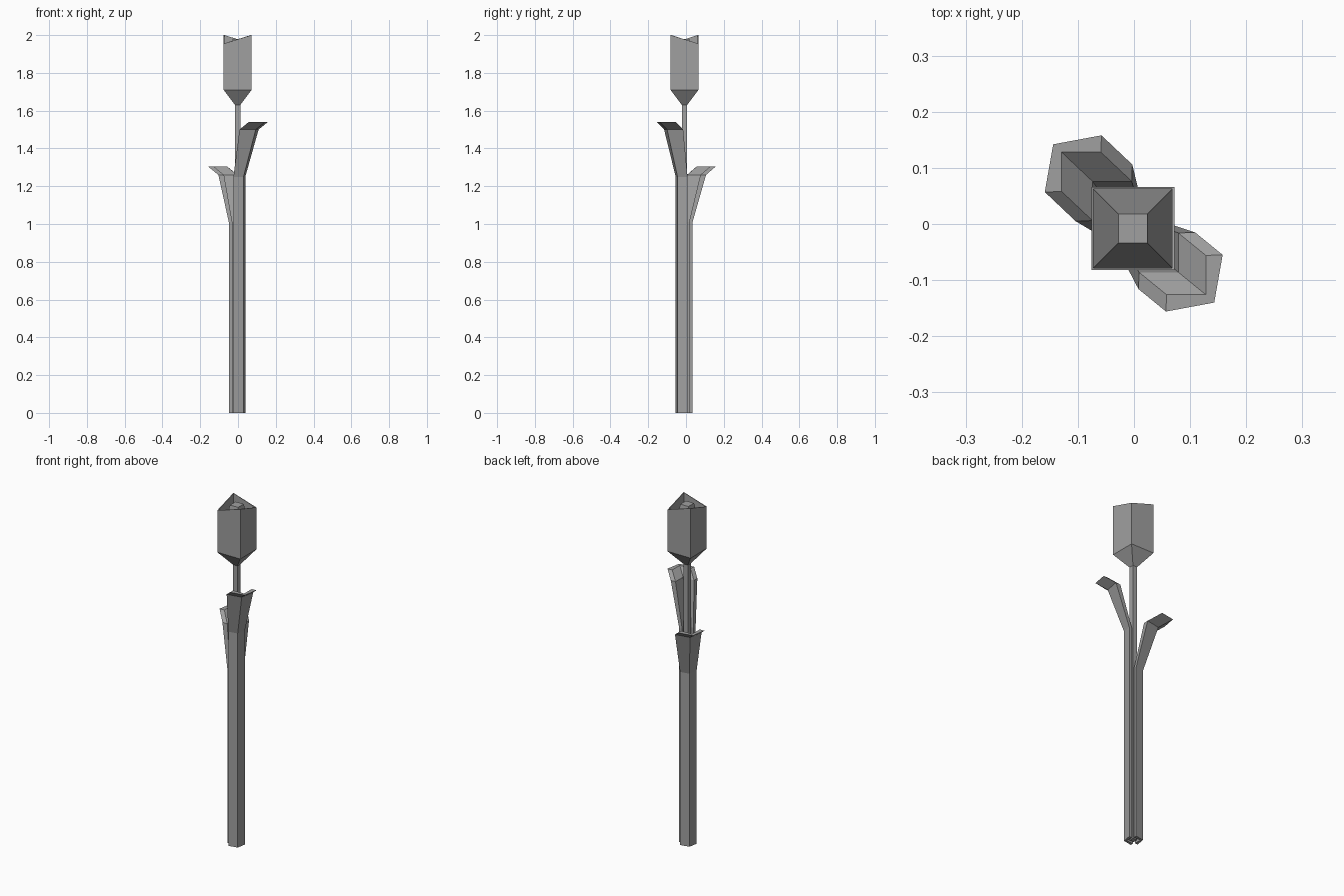
import bpy
import bmesh

cube = bpy.data.objects.get("Cube")
if cube:
    bpy.data.objects.remove(cube, do_unlink=True)

grey = bpy.data.materials.new("plain grey")
grey.use_nodes = True
colour = (0.35, 0.35, 0.35, 1)
grey.diffuse_color = colour
grey.node_tree.nodes["Principled BSDF"].inputs["Base Color"].default_value = colour

CX, CY = -0.002, -0.008  # axis of the bud and stem


def loft(name, rings):
    """Join closed rings of points with side faces and cap both ends."""
    bm = bmesh.new()
    loops = [[bm.verts.new(p) for p in ring] for ring in rings]
    for low, high in zip(loops, loops[1:]):
        for i in range(len(low)):
            j = (i + 1) % len(low)
            bm.faces.new((low[i], low[j], high[j], high[i]))
    bm.faces.new(loops[0][::-1])
    bm.faces.new(loops[-1])
    bmesh.ops.recalc_face_normals(bm, faces=bm.faces)
    mesh = bpy.data.meshes.new(name)
    bm.to_mesh(mesh)
    bm.free()
    mesh.materials.append(grey)
    obj = bpy.data.objects.new(name, mesh)
    bpy.context.collection.objects.link(obj)
    return obj


def square(half, z, lift=0):
    """Square ring; lift raises two opposite corners."""
    return [(CX + sx * half, CY + sy * half, z + (lift if sx != sy else 0))
            for sx, sy in ((-1, -1), (1, -1), (1, 1), (-1, 1))]


# Stem
loft("stem", [square(0.014, 0), square(0.014, 1.64)])

# Bud: cup with a slanted rim and a tapered core inside
loft("bud", [square(0.014, 1.63), square(0.074, 1.71), square(0.074, 1.955, 0.045),
             square(0.07, 1.955, 0.045), square(0.07, 1.74), square(0.026, 1.98)])

# Leaf cross-section: inner angle, then the flared outer angle
SECTION = [(-0.07, 0), (0, 0), (0, 0.07), (0.03, 0.071), (0.015, -0.014), (-0.071, -0.03)]


def leaf(name, side, drop, stations):
    """Angled leaf; each station is corner x, corner y, scale, height."""
    rings = []
    for x, y, scale, z in stations:
        height = z - drop if z else 0
        rings.append([(side * (x + u * scale), side * (y + v * scale), height)
                      for u, v in SECTION])
    loft(name, rings)


leaf("tall_front_leaf", 1, 0,
     [(0.02, -0.036, 0.62, 0), (0.02, -0.036, 0.62, 1.25),
      (0.079, -0.086, 1, 1.5), (0.128, -0.126, 1, 1.54)])
leaf("short_back_leaf", -1, 0.24,
     [(0.03, -0.016, 0.62, 0), (0.03, -0.016, 0.62, 1.25),
      (0.074, -0.076, 1, 1.5), (0.129, -0.128, 1, 1.545)])
